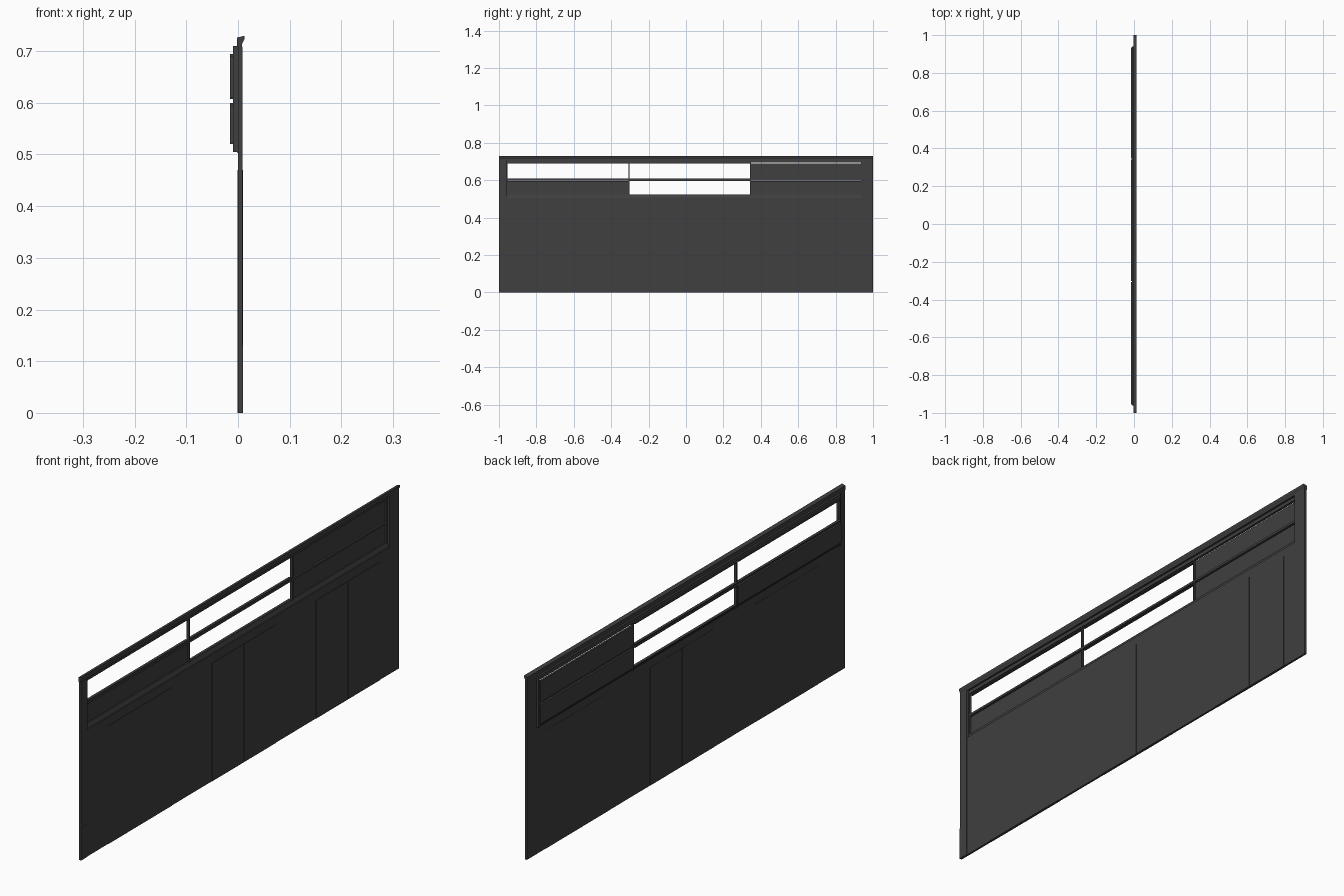
import bpy

cube = bpy.data.objects.get("Cube")
if cube:
    bpy.data.objects.remove(cube)

GREY = (0.05, 0.05, 0.05, 1)
mat = bpy.data.materials.new("charcoal_grey")
mat.use_nodes = True
mat.diffuse_color = GREY
mat.node_tree.nodes["Principled BSDF"].inputs["Base Color"].default_value = GREY


def prism(name, profile, y0, y1):
    """Sweep an x-z profile along y."""
    n = len(profile)
    verts = [(x, y, z) for y in (y0, y1) for x, z in profile]
    faces = [(i, (i + 1) % n, n + (i + 1) % n, n + i) for i in range(n)]
    faces += [tuple(reversed(range(n))), tuple(range(n, 2 * n))]
    mesh = bpy.data.meshes.new(name)
    mesh.from_pydata(verts, [], faces)
    mesh.materials.append(mat)
    obj = bpy.data.objects.new(name, mesh)
    bpy.context.collection.objects.link(obj)
    return obj


def box(name, x, y, z):
    return prism(name, [(x[0], z[0]), (x[0], z[1]), (x[1], z[1]), (x[1], z[0])], *y)


# Wall shell around the window band
WALL = (0.0, 0.008)
LEFT, RIGHT, SILL, HEAD = -0.96, 0.94, 0.505, 0.708
box("lower_wall", WALL, (LEFT, 1), (0, SILL))
box("side_wall", WALL, (RIGHT, 1), (SILL, HEAD))
box("end_post", (0, 0.009), (-1, LEFT), (0, HEAD))
box("end_post_base", (0, 0.01), (-1, LEFT), (0, 0.13))

# Crown moulding and sloping sill
prism("crown_moulding", [(-0.002, HEAD), (-0.002, 0.726), (0.013, 0.73),
                         (0.012, 0.722), (0.008, 0.714), (0.008, HEAD)], -1, 1)
prism("window_sill", [(0, SILL - 0.003), (-0.01, SILL + 0.008), (-0.01, 0.522),
                      (-0.002, 0.522), (0.004, SILL), (0.004, SILL - 0.003)], LEFT, RIGHT)

# Window frame rails and mullions
FRAME = (-0.01, 0)
box("head_rail", FRAME, (LEFT, RIGHT), (0.694, 0.71))
box("middle_rail", FRAME, (LEFT, RIGHT), (0.598, 0.607))
mullions = [LEFT + 0.002, -0.305, 0.345, RIGHT - 0.002]
for y in mullions:
    box("mullion", FRAME, (y - 0.003, y + 0.003), (SILL, 0.71))

# Sashes: thin rims on every bay, closed panels on some
rows = {"lower": (0.52, 0.596), "upper": (0.607, 0.69)}
closed = {("lower", 0), ("lower", 2), ("upper", 2)}
for row, (z0, z1) in rows.items():
    for bay in range(3):
        y0, y1 = mullions[bay] + 0.003, mullions[bay + 1] - 0.003
        if (row, bay) in closed:
            box(row + "_panel", (-0.015, -0.007), (y0, y1), (z0, z1))
        else:
            for za, zb in ((z0, z0 + 0.003), (z1, z1 + 0.004)):
                box(row + "_sash_rail", (-0.015, -0.004), (y0, y1), (za, zb))

# Three pairs of door leaves, separated by narrow seams
for centre in (-0.63, 0.025, 0.68):
    for side in (-1, 1):
        ya, yb = sorted((centre + side * 0.001, centre + side * 0.2))
        box("door_leaf", (-0.0008, 0.0095), (ya, yb), (0, 0.47))
